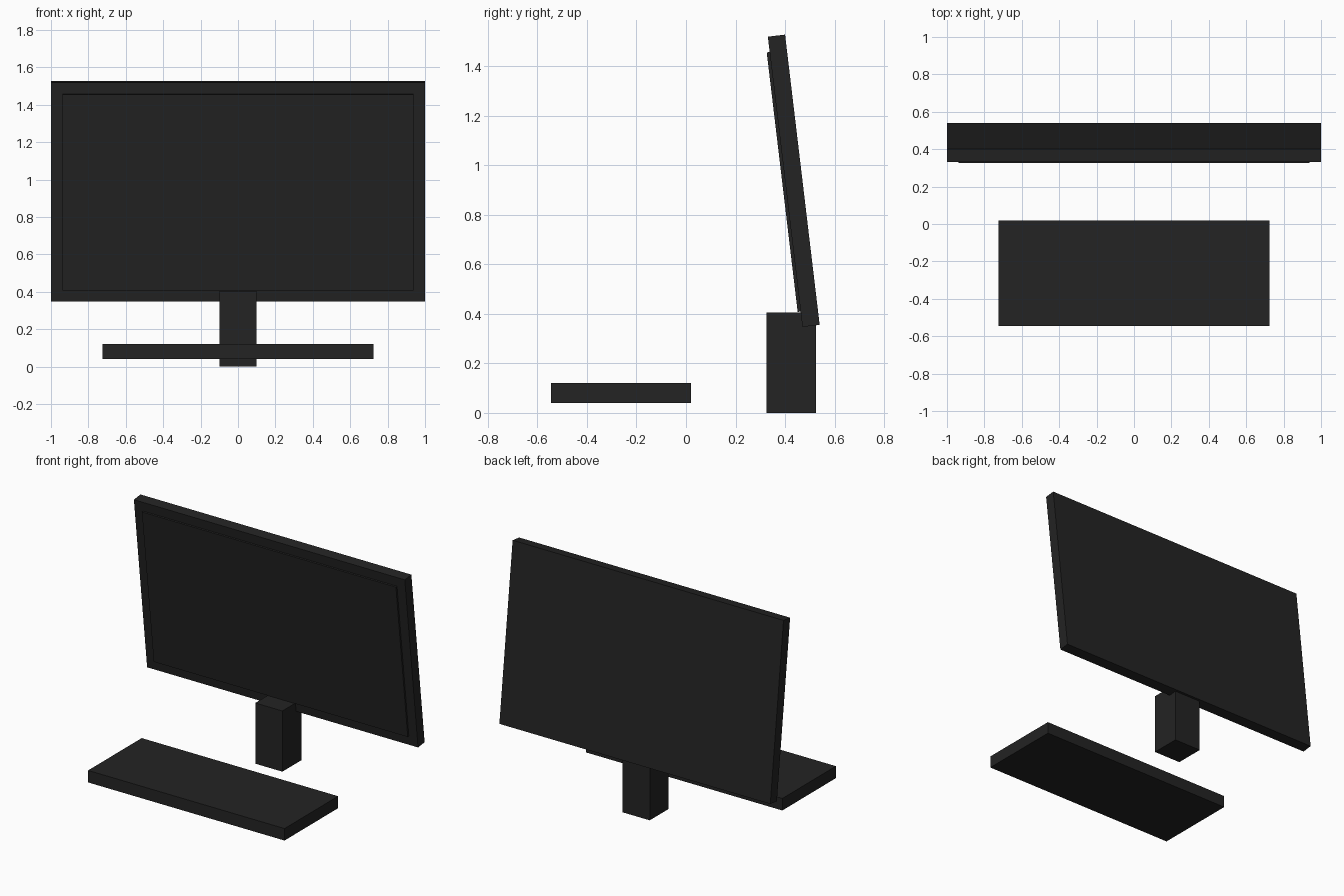
import bpy
import math
from mathutils import Matrix, Vector

default = bpy.data.objects.get("Cube")
if default:
    bpy.data.objects.remove(default, do_unlink=True)

# Single matte black plastic
black = bpy.data.materials.new("matte_black")
black.use_nodes = True
colour = (0.017, 0.017, 0.017, 1.0)
black.diffuse_color = colour
bsdf = next(n for n in black.node_tree.nodes if n.type == 'BSDF_PRINCIPLED')
bsdf.inputs["Base Color"].default_value = colour
bsdf.inputs["Roughness"].default_value = 0.8


def box(name, size, centre, tilt=0.0):
    """Flat-faced box of the given size, tilted about x."""
    bpy.ops.mesh.primitive_cube_add(size=1, location=centre, rotation=(tilt, 0, 0))
    obj = bpy.context.object
    obj.name = name
    obj.data.transform(Matrix.Diagonal((*size, 1)))
    obj.data.materials.append(black)
    return obj


# Monitor panel, leaning towards the front at the top
TILT = math.radians(6.8)
panel_centre = Vector((0, 0.435, 0.937))
panel_depth = 0.07
box("monitor_panel", (2.0, panel_depth, 1.18), panel_centre, TILT)

# Raised screen on the front of the panel
screen_depth = 0.025
raised = 0.012
forward = Matrix.Rotation(TILT, 3, 'X') @ Vector((0, -1, 0))
offset = panel_depth / 2 + raised - screen_depth / 2
box("screen", (1.875, screen_depth, 1.055), panel_centre + forward * offset, TILT)

# Stand block under the panel
box("stand", (0.2, 0.2, 0.405), (0, 0.425, 0.2025))

# Keyboard slab in front
box("keyboard", (1.45, 0.565, 0.08), (0, -0.2625, 0.08))
